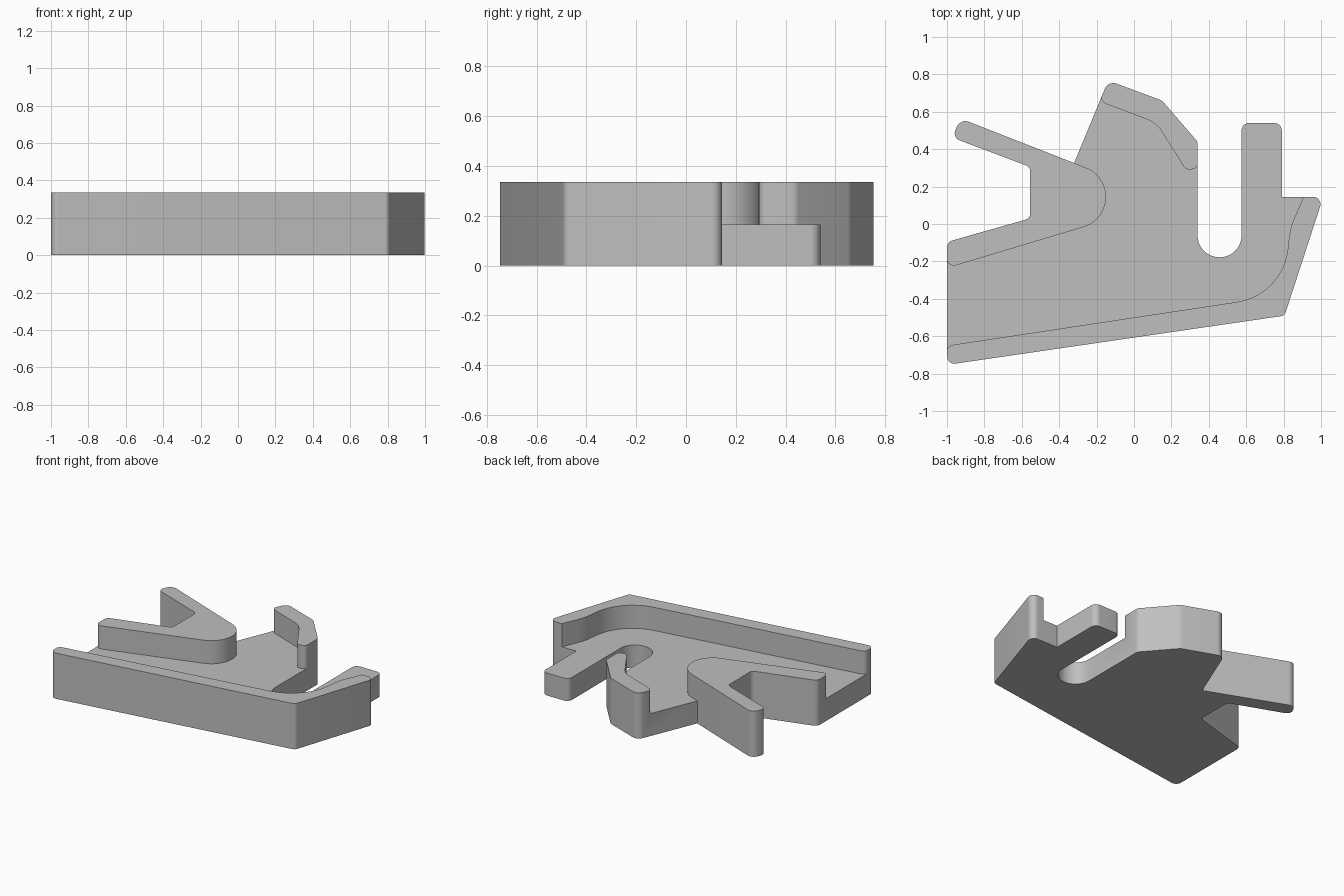
import bpy
import bmesh
import math
from mathutils import Vector

cube = bpy.data.objects.get("Cube")
if cube:
    bpy.data.objects.remove(cube, do_unlink=True)

HEIGHT = 0.335
FLOOR = 0.165
NOTCH = (-0.32, 0.326, 0)  # inner corner shared by outline and pocket


def rounded(corners):
    """Turn (x, y, radius) corners into a filleted closed outline."""
    points = []
    for i, (x, y, r) in enumerate(corners):
        p = Vector((x, y))
        if not r:
            points.append(p)
            continue
        a = (Vector(corners[i - 1][:2]) - p).normalized()
        b = (Vector(corners[(i + 1) % len(corners)][:2]) - p).normalized()
        half = a.angle(b) / 2
        centre = p + (a + b).normalized() * (r / math.sin(half))
        start = p + a * (r / math.tan(half)) - centre
        end = p + b * (r / math.tan(half)) - centre
        turn = math.pi - 2 * half
        steps = max(2, math.ceil(turn / math.radians(8)))
        for k in range(steps + 1):
            t = k / steps
            arm = start * math.sin((1 - t) * turn) + end * math.sin(t * turn)
            points.append(centre + arm / math.sin(turn))
    return points


def prism(name, corners, z0, z1):
    """Extrude a filleted outline from z0 to z1."""
    bm = bmesh.new()
    face = bm.faces.new([bm.verts.new((p.x, p.y, z0)) for p in rounded(corners)])
    top = bmesh.ops.extrude_face_region(bm, geom=[face])["geom"]
    moved = [g for g in top if isinstance(g, bmesh.types.BMVert)]
    bmesh.ops.translate(bm, verts=moved, vec=(0, 0, z1 - z0))
    bmesh.ops.recalc_face_normals(bm, faces=bm.faces)
    mesh = bpy.data.meshes.new(name)
    bm.to_mesh(mesh)
    bm.free()
    obj = bpy.data.objects.new(name, mesh)
    bpy.context.collection.objects.link(obj)
    return obj


# Outer silhouette, counter-clockwise from the front left corner
outline = [
    (-1, -0.753, 0.04), (0.805, -0.49, 0.03), (1.012, 0.145, 0.04),
    (0.79, 0.145, 0),
    # Prong and round-bottomed slot
    (0.79, 0.54, 0.04), (0.575, 0.54, 0.04),
    (0.575, -0.178, 0.117), (0.34, -0.178, 0.117),
    # Back lobe
    (0.34, 0.44, 0.04), (0.15, 0.66, 0.06), (-0.138, 0.767, 0.05),
    NOTCH,
    # Thin arm and side recess
    (-0.928, 0.564, 0.05), (-0.972, 0.462, 0.04),
    (-0.555, 0.305, 0.035), (-0.555, 0.03, 0.035), (-1, -0.096, 0.04),
]

# Area lowered to the floor, leaving the three raised walls
pocket = [
    # Inner edge of the front wall
    (-1.1, -0.70, 0), (-1.002, -0.70, 0), (-1.002, -0.651, 0.04),
    (0.795, -0.38, 0.32), (0.835, -0.02, 0.35), (0.93, 0.2, 0),
    # Clear of the prong
    (1.1, 0.3, 0), (1.1, 0.9, 0), (0.36, 0.9, 0),
    # Inner edge of the back wall
    (0.342, 0.345, 0), (0.342, 0.295, 0.035), (0.277, 0.29, 0.035),
    (0.12, 0.54, 0.15), (-0.187, 0.657, 0.035), (-0.167, 0.70, 0),
    (-0.32, 0.70, 0),
    NOTCH,
    # Rounded nose and lower edge of the forked wall
    (0.197, 0.124, 0.168), (-1.002, -0.236, 0.04), (-1.002, -0.165, 0),
    (-1.1, -0.165, 0),
]

body = prism("bracket_body", outline, 0, HEIGHT)
cutter = prism("pocket_cutter", pocket, FLOOR, HEIGHT + 0.2)
cutter.hide_render = True

# Cut the pocket
cut = body.modifiers.new("pocket", "BOOLEAN")
cut.operation = "DIFFERENCE"
cut.solver = "EXACT"
cut.object = cutter
bpy.ops.object.select_all(action="DESELECT")
body.select_set(True)
bpy.context.view_layer.objects.active = body
bpy.ops.object.modifier_apply(modifier=cut.name)
bpy.data.objects.remove(cutter, do_unlink=True)

# Single grey finish
grey = bpy.data.materials.new("plain_grey")
grey.use_nodes = True
colour = (0.52, 0.52, 0.52, 1)
grey.diffuse_color = colour
grey.node_tree.nodes["Principled BSDF"].inputs["Base Color"].default_value = colour
body.data.materials.clear()
body.data.materials.append(grey)

bpy.ops.object.shade_smooth_by_angle(angle=math.radians(25))
